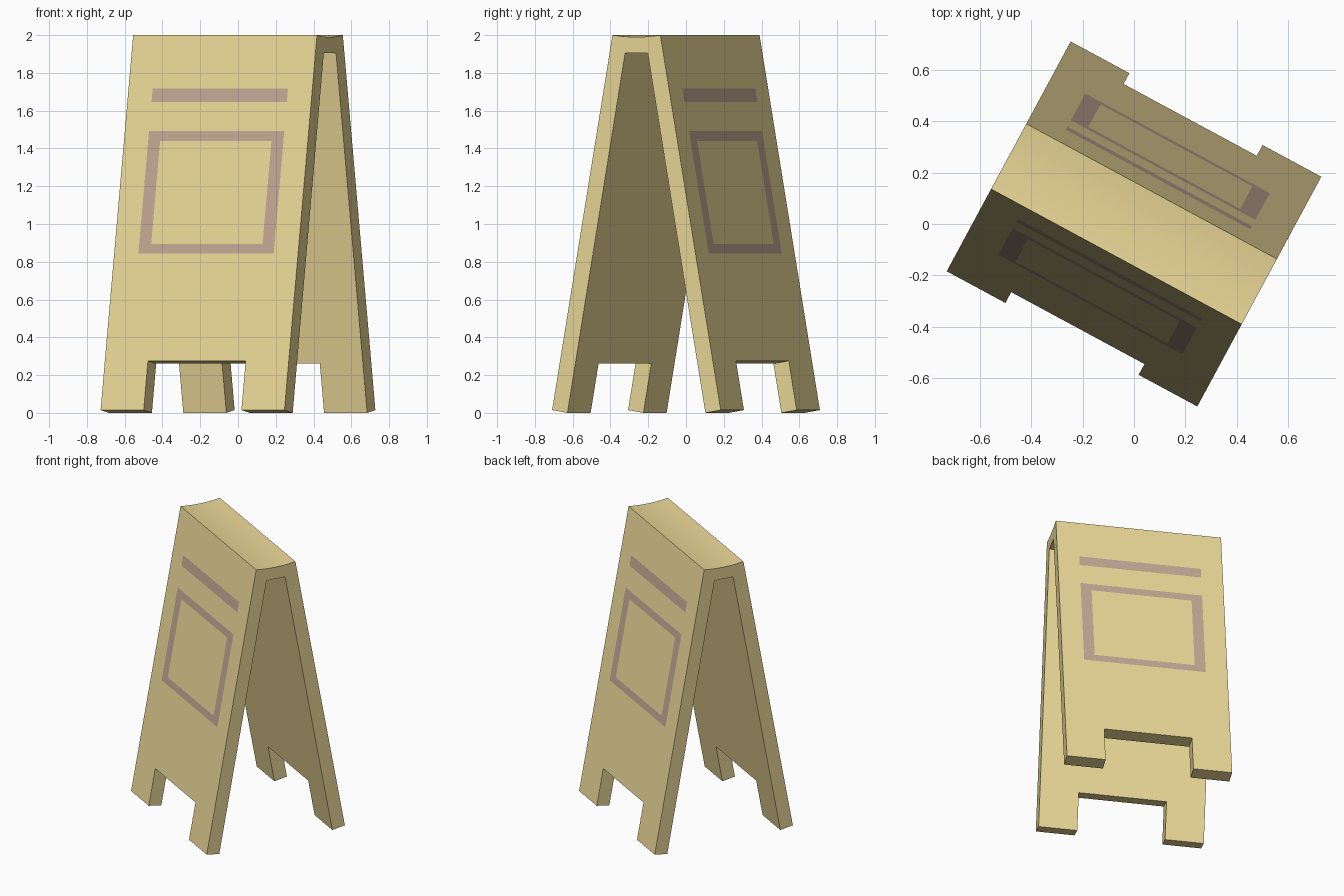
import bpy, bmesh, math
from mathutils import Matrix

if "Cube" in bpy.data.objects:
    bpy.data.objects.remove(bpy.data.objects["Cube"])

TURN = Matrix.Rotation(math.radians(-28.35), 4, 'Z')
HALF_W, SLOPE = 0.553, 0.363 / 1.985


def material(name, color):
    m = bpy.data.materials.new(name)
    m.diffuse_color = (*color, 1)
    m.use_nodes = True
    m.node_tree.nodes["Principled BSDF"].inputs["Base Color"].default_value = m.diffuse_color
    return m


def make_object(name, bm, mat=None):
    bm.transform(TURN)
    me = bpy.data.meshes.new(name)
    bm.to_mesh(me)
    bm.free()
    ob = bpy.data.objects.new(name, me)
    bpy.context.collection.objects.link(ob)
    if mat:
        me.materials.append(mat)
    return ob


def extrude_profile(name, profile, half, mat=None):
    """Extrude a (y, z) outline from -half to +half along x."""
    bm = bmesh.new()
    face = bm.faces.new([bm.verts.new((-half, y, z)) for y, z in profile])
    ext = bmesh.ops.extrude_face_region(bm, geom=[face])
    verts = [v for v in ext['geom'] if isinstance(v, bmesh.types.BMVert)]
    bmesh.ops.translate(bm, verts=verts, vec=(2 * half, 0, 0))
    bmesh.ops.recalc_face_normals(bm, faces=bm.faces)
    return make_object(name, bm, mat)


yellow = material("yellow", (0.82, 0.68, 0.31))
brown = material("brown", (0.53, 0.38, 0.29))

# Folded board: A-shaped section with a slightly sagging top
half_section = [(0.068, 1.905), (0.415, 0.0), (0.507, 0.015), (0.144, 2.0)]
top = [(0.144 * t, 2.0 - 0.01 * (1 - t * t)) for t in (0.67, 0.33, 0, -0.33, -0.67)]
section = half_section + top + [(-y, z) for y, z in reversed(half_section)]
board = extrude_profile("sign_board", section, HALF_W, yellow)

# Leg notches cut square to each panel
notch = [(0.25, -0.1), (0.6, -0.1), (0.6, 0.298), (0.25, 0.241)]
for side in (-1, 1):
    cutter = extrude_profile("notch_cutter", [(side * y, z) for y, z in notch], 0.294)
    cutter.hide_render = True
    mod = board.modifiers.new("notch", 'BOOLEAN')
    mod.operation = 'DIFFERENCE'
    mod.solver = 'EXACT'
    mod.object = cutter
    bpy.context.view_layer.objects.active = board
    bpy.ops.object.modifier_apply(modifier=mod.name)
    bpy.data.objects.remove(cutter)

# Smooth only the sagging top
bpy.context.view_layer.objects.active = board
board.select_set(True)
bpy.ops.object.shade_smooth_by_angle(angle=math.radians(30))


def panel_point(bm, side, x, z):
    y = 0.144 + (2.0 - z) * SLOPE + 0.001
    return bm.verts.new((x, side * y, z))


# Painted bar and rectangular frame on both outer faces
for side, label in ((-1, "front"), (1, "back")):
    def loop(bm, half, z0, z1):
        return [panel_point(bm, side, x * half, z)
                for x, z in ((side, z0), (-side, z0), (-side, z1), (side, z1))]

    bm = bmesh.new()
    bm.faces.new(loop(bm, 0.407, 1.645, 1.717))
    make_object(label + "_bar", bm, brown)

    bm = bmesh.new()
    outer, inner = loop(bm, 0.407, 0.845, 1.492), loop(bm, 0.335, 0.895, 1.44)
    for i in range(4):
        j = (i + 1) % 4
        bm.faces.new((outer[i], outer[j], inner[j], inner[i]))
    make_object(label + "_frame", bm, brown)
